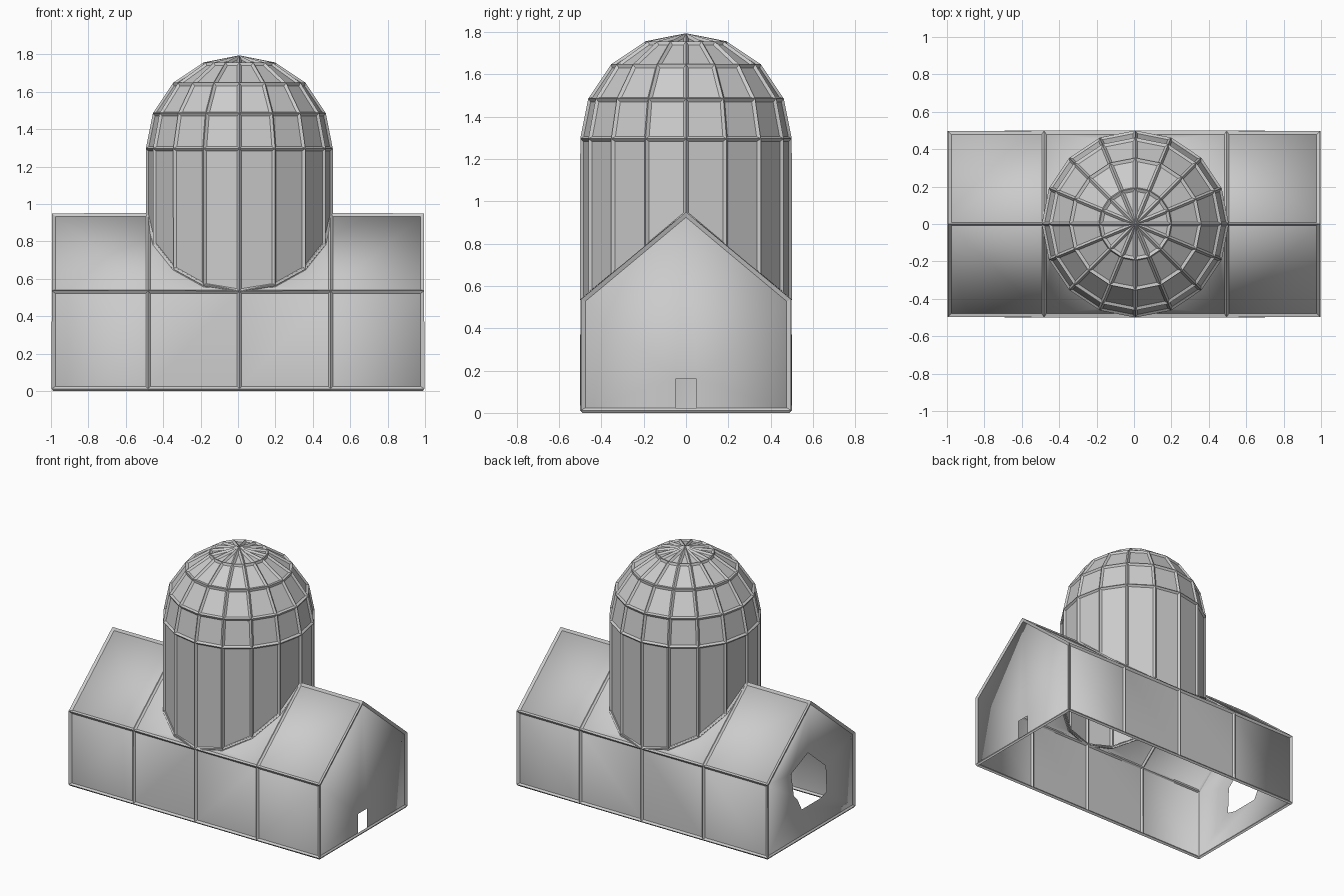
import bpy, bmesh
from math import sin, cos, pi

if "Cube" in bpy.data.objects:
    bpy.data.objects.remove(bpy.data.objects["Cube"])

HX, HY = 0.988, 0.488                     # half length, half width
BASE, EAVE, RIDGE = 0.012, 0.533, 0.94
CX, R, SPRING = 0.007, 0.488, 1.295       # tower centre, radius, dome spring line
SIDES, BEAM = 16, 0.024

grey = bpy.data.materials.new("grey")
grey.use_nodes = True
grey.diffuse_color = (0.6, 0.6, 0.6, 1)
grey.node_tree.nodes["Principled BSDF"].inputs["Base Color"].default_value = grey.diffuse_color


def roof_z(y):
    return RIDGE - (RIDGE - EAVE) * abs(y) / HY


def face(bm, points):
    bm.faces.new([bm.verts.new(p) for p in points])


def finish(bm, name, smooth=False, beams=False):
    bmesh.ops.remove_doubles(bm, verts=bm.verts, dist=0.0005)
    bmesh.ops.recalc_face_normals(bm, faces=bm.faces)
    for f in bm.faces:
        f.smooth = smooth
    mesh = bpy.data.meshes.new(name)
    bm.to_mesh(mesh)
    bm.free()
    mesh.materials.append(grey)
    obj = bpy.data.objects.new(name, mesh)
    bpy.context.collection.objects.link(obj)
    if beams:
        mod = obj.modifiers.new("beams", "WIREFRAME")
        mod.thickness = BEAM
        mod.offset = 0
        mod.use_boundary = True
        mod.use_even_offset = True
    return obj


def end_wall(bm, x, hole):
    """Gable wall, optionally pierced by a (y, z) outline."""
    outline = [(-HY, BASE), (HY, BASE), (HY, EAVE), (0, RIDGE), (-HY, EAVE)]
    if not hole:
        face(bm, [(x, y, z) for y, z in outline])
        return
    edges = []
    for loop in (outline, hole):
        vs = [bm.verts.new((x, y, z)) for y, z in loop]
        edges += [bm.edges.new((vs[i - 1], v)) for i, v in enumerate(vs)]
    bmesh.ops.triangle_fill(bm, use_beauty=True, edges=edges, normal=(1, 0, 0))


def house(door=None, gap=None):
    bm = bmesh.new()
    xs = [-HX, CX - R, CX, CX + R, HX]
    for sy in (-1, 1):
        y = sy * HY
        # Side wall bays
        for a, b in zip(xs, xs[1:]):
            face(bm, [(a, y, BASE), (b, y, BASE), (b, y, EAVE), (a, y, EAVE)])
        for sx in (-1, 1):
            inner, outer = CX + sx * R, sx * HX
            # Outer roof bay
            face(bm, [(inner, y, EAVE), (outer, y, EAVE), (outer, 0, RIDGE), (inner, 0, RIDGE)])
            # Roof corner beside the round opening
            arc = []
            for i in range(SIDES // 4, -1, -1):
                a = 2 * pi * i / SIDES
                py = y * sin(a)
                arc.append((CX + sx * R * cos(a), py, roof_z(py)))
            face(bm, [(inner, y, EAVE)] + arc)
    end_wall(bm, HX, door)
    end_wall(bm, -HX, gap)
    return bm


def tower():
    bm = bmesh.new()

    def point(level, i):
        a = 2 * pi * i / SIDES
        if level < 0:
            return (CX + R * cos(a), R * sin(a), roof_z(R * sin(a)))
        t = level * pi / 8
        return (CX + R * cos(t) * cos(a), R * cos(t) * sin(a), SPRING + R * sin(t))

    for i in range(SIDES):
        for level in range(-1, 3):
            face(bm, [point(level, i), point(level, i + 1),
                      point(level + 1, i + 1), point(level + 1, i)])
        face(bm, [point(3, i), point(3, i + 1), (CX, 0, SPRING + R)])
    return bm


# Doorway in one gable, ragged opening in the other
doorway = [(-0.05, 0.02), (0.05, 0.02), (0.05, 0.16), (-0.05, 0.16)]
ragged = [(0.22, 0.51), (0.03, 0.59), (-0.17, 0.42), (-0.18, 0.23),
          (-0.11, 0.21), (0.10, 0.21), (0.15, 0.30), (0.19, 0.34)]

finish(house(doorway, ragged), "house_walls_and_roof", smooth=True)
finish(house(), "house_frame", beams=True)
finish(tower(), "tower_panels")
finish(tower(), "tower_frame", beams=True)
